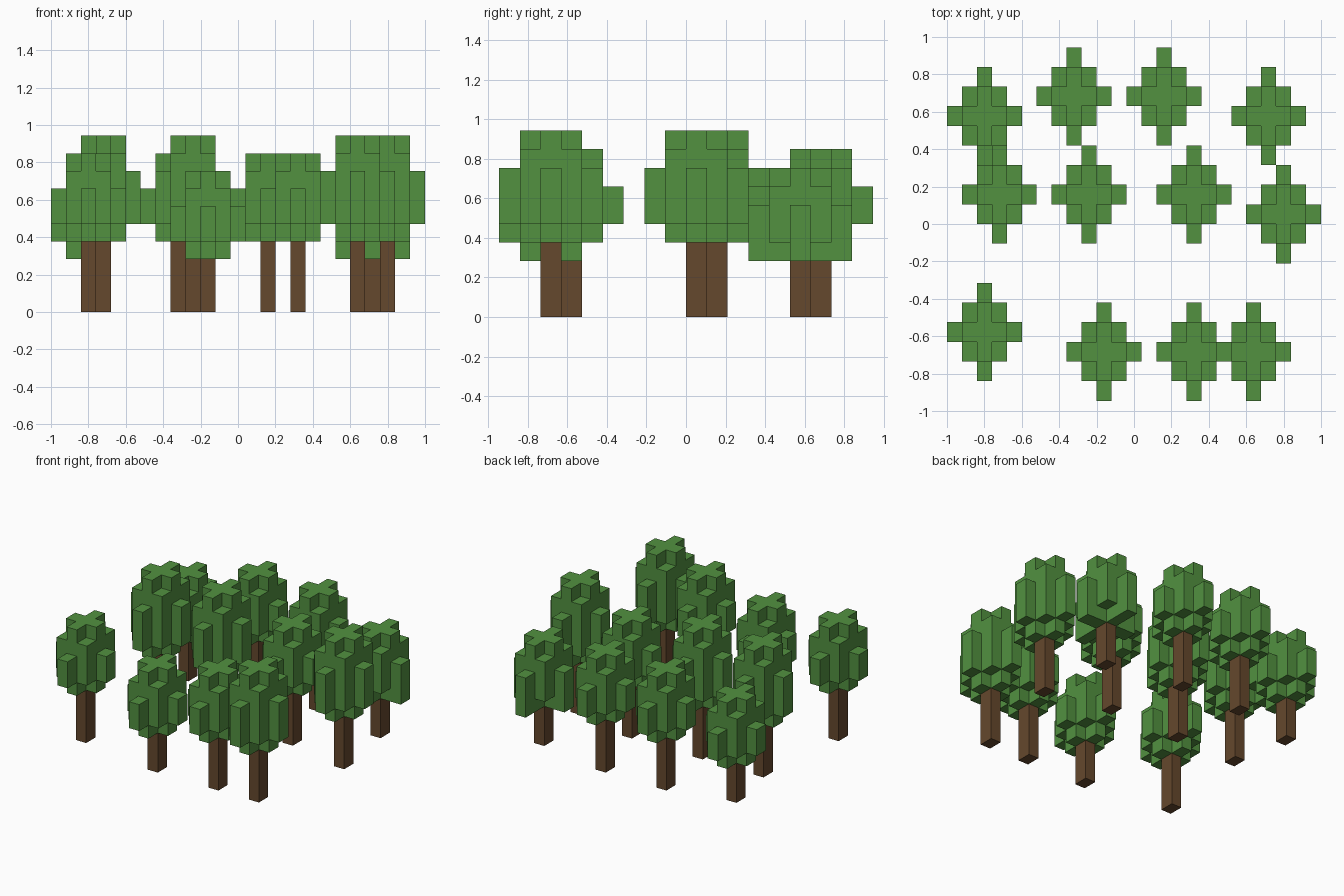
import bpy, bmesh
from mathutils import Vector

cube = bpy.data.objects.get("Cube")
if cube:
    bpy.data.objects.remove(cube, do_unlink=True)

# Size of one block
BLOCK = Vector((0.08, 0.105, 0.0943))


def make_material(name, rgb):
    mat = bpy.data.materials.new(name)
    mat.use_nodes = True
    color = (*rgb, 1.0)
    mat.diffuse_color = color
    mat.node_tree.nodes["Principled BSDF"].inputs["Base Color"].default_value = color
    return mat


LEAF = make_material("leaf_green", (0.084, 0.283, 0.051))
BARK = make_material("bark_brown", (0.130, 0.065, 0.026))


def block_object(name, cells, location, mat):
    """Join blocks into one shell, keeping only the exposed faces."""
    bm = bmesh.new()
    for cell in cells:
        for axis in range(3):
            for side in (-1, 1):
                near = list(cell)
                near[axis] += side
                if tuple(near) in cells:
                    continue
                u, v = (axis + 1) % 3, (axis + 2) % 3
                verts = []
                for a, b in ((-1, -1), (1, -1), (1, 1), (-1, 1)):
                    p = Vector(cell)
                    p[axis] += side / 2
                    p[u] += a * side / 2
                    p[v] += b / 2
                    p.z += 0.5
                    verts.append(bm.verts.new(p * BLOCK))
                bm.faces.new(verts)
    bmesh.ops.remove_doubles(bm, verts=bm.verts, dist=0.001)
    bmesh.ops.dissolve_limit(bm, angle_limit=0.02, verts=bm.verts, edges=bm.edges)
    bmesh.ops.recalc_face_normals(bm, faces=bm.faces)
    mesh = bpy.data.meshes.new(name)
    bm.to_mesh(mesh)
    bm.free()
    mesh.materials.append(mat)
    obj = bpy.data.objects.new(name, mesh)
    obj.location = location
    bpy.context.collection.objects.link(obj)


def crown_cells(bottom, top, arm_bottom):
    """Cross-shaped core, filled corners, then one arm on each side."""
    cells = set()
    for x in range(-2, 3):
        for y in range(-2, 3):
            reach = abs(x) + abs(y)
            if reach <= 1:
                span = range(bottom, top)
            elif abs(x) == abs(y) == 1:
                span = range(bottom + 1, top - 1)
            elif reach == 2:
                span = range(arm_bottom, top - 2)
            else:
                continue
            cells.update((x, y, z) for z in span)
    return cells


# Trees: column, row, crown bottom, crown top, arm bottom (in blocks)
TREES = [
    (-10, 5, 3, 8, 4), (-4, 6, 4, 9, 5), (2, 6, 4, 9, 5), (9, 5, 3, 8, 3),
    (-9, 1, 4, 10, 5), (-3, 1, 4, 10, 5), (4, 1, 4, 9, 5), (10, 0, 4, 10, 5),
    (-10, -6, 4, 9, 5), (-2, -7, 3, 8, 4), (4, -7, 4, 9, 5), (8, -7, 4, 10, 5),
]

for n, (col, row, bottom, top, arm_bottom) in enumerate(TREES, 1):
    spot = Vector((col, row + 0.5, 0)) * BLOCK
    block_object(f"trunk_{n}", {(0, 0, z) for z in range(bottom)}, spot, BARK)
    block_object(f"crown_{n}", crown_cells(bottom, top, arm_bottom), spot, LEAF)
